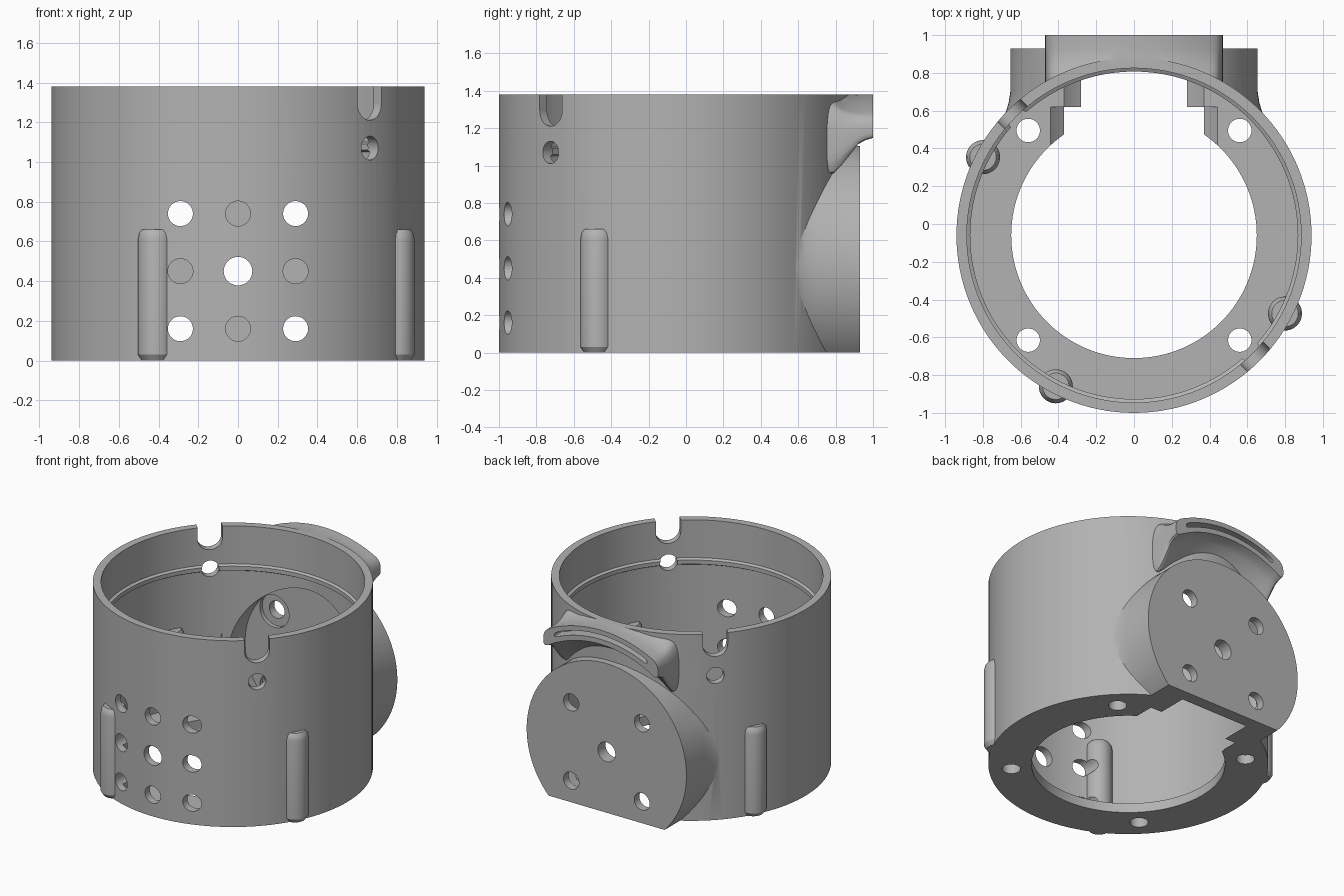
import bpy, bmesh, math
from mathutils import Matrix, Vector

cube = bpy.data.objects.get("Cube")
if cube:
    bpy.data.objects.remove(cube)

CY = -0.06      # y of the housing axis
PZ = 0.45       # height of the mounting face centre
TOP = 1.38
SEG = 128

grey = bpy.data.materials.new("plain grey")
grey.use_nodes = True
grey.diffuse_color = (0.45, 0.45, 0.45, 1)
grey.node_tree.nodes["Principled BSDF"].inputs["Base Color"].default_value = grey.diffuse_color


def finish(name, bm, matrix):
    bmesh.ops.recalc_face_normals(bm, faces=bm.faces)
    bm.transform(matrix)
    mesh = bpy.data.meshes.new(name)
    bm.to_mesh(mesh)
    bm.free()
    mesh.materials.append(grey)
    obj = bpy.data.objects.new(name, mesh)
    bpy.context.collection.objects.link(obj)
    return obj


def loft(name, rings, matrix=Matrix()):
    """Skin a list of equal-length point rings into a closed solid."""
    bm = bmesh.new()
    loops = [[bm.verts.new(p) for p in ring] for ring in rings]
    n = len(loops[0])
    for a, b in zip(loops, loops[1:]):
        for i in range(n):
            j = (i + 1) % n
            bm.faces.new((a[i], a[j], b[j], b[i]))
    bm.faces.new(loops[0])
    bm.faces.new(loops[-1])
    return finish(name, bm, matrix)


def lathe(name, profile, matrix=Matrix(), seg=SEG):
    angles = [2 * math.pi * i / seg for i in range(seg)]
    return loft(name, [[(r * math.cos(a), r * math.sin(a), h) for a in angles]
                       for r, h in profile], matrix)


def box(name, size, matrix):
    bm = bmesh.new()
    bmesh.ops.create_cube(bm, size=1)
    bmesh.ops.scale(bm, vec=size, verts=bm.verts)
    return finish(name, bm, matrix)


def at(x, y, z=0):
    return Matrix.Translation((x, y, z))


def along_y(x, z):
    return at(x, 0, z) @ Matrix.Rotation(-math.pi / 2, 4, 'X')


def combine(target, tool, operation):
    mod = target.modifiers.new("combine", 'BOOLEAN')
    mod.operation = operation
    mod.solver = 'EXACT'
    mod.object = tool
    bpy.context.view_layer.objects.active = target
    bpy.ops.object.modifier_apply(modifier=mod.name)
    bpy.data.objects.remove(tool)


def add(tool):
    combine(housing, tool, 'UNION')


def cut(tool):
    combine(housing, tool, 'DIFFERENCE')


def arc_band(name, sections, half, count=32):
    """Band concentric with the mounting face; sections are (y, inner r, outer r)."""
    ts = [-math.cos(math.pi * i / count) for i in range(count + 1)]
    rings = []
    for y, r0, r1 in sections:
        mid, thick = (r0 + r1) / 2, (r1 - r0) / 2
        ring = []
        for side, order in ((1, ts), (-1, ts[::-1])):
            for t in order:
                x = t * half
                edge = min(1, (half - abs(x)) / 0.04)
                e = 0.25 + 0.75 * math.sqrt(max(0, 1 - (1 - edge) ** 2))
                r = mid + side * thick * e
                ring.append((x, y, PZ + math.sqrt(r * r - x * x)))
        rings.append(ring)
    return loft(name, rings)


# Main cylinder
housing = lathe("housing", [(0.94, 0), (0.94, TOP)], at(0, CY))

# Round mounting boss on the back, flaring into the wall
add(lathe("mounting_boss", [(0.71, 0.45), (0.705, 0.55), (0.68, 0.59), (0.664, 0.64),
                            (0.655, 0.7), (0.655, 0.93)], along_y(0, PZ)))

# Curved lug above the boss
add(arc_band("lug", [(0.72, 0.66, 0.985), (0.79, 0.67, 0.975), (0.83, 0.7, 0.95),
                     (0.88, 0.75, 0.935), (0.92, 0.795, 0.93), (0.96, 0.815, 0.93),
                     (1.0, 0.825, 0.93)], 0.47))
cut(arc_band("lug_slot", [(0.9, 0.862, 0.895), (1.1, 0.862, 0.895)], 0.38))

# Trim flush with the base and the rim
combine(housing, box("trim", (4, 4, TOP), at(0, 0, TOP / 2)), 'INTERSECT')

# Bore with floor ring and an inner ridge
cut(lathe("bore", [(0.65, -0.1), (0.65, 0.07), (0.885, 0.07), (0.885, 1.05), (0.867, 1.06),
                   (0.867, 1.09), (0.885, 1.1), (0.885, TOP + 0.1)], at(0, CY)))

# Three vertical ribs
for dx, dy in ((0.888, -0.46), (-0.46, -0.888), (-0.888, 0.46)):
    add(lathe("rib", [(0.07, 0), (0.09, 0.03), (0.09, 0.61), (0.084, 0.64), (0.07, 0.66)],
              at(dx * 0.9, CY + dy * 0.9), 48))

# Stepped pocket behind the mounting face
cut(lathe("pocket", [(0.583, 0.35), (0.583, 0.62), (0.53, 0.62), (0.53, 0.84)], along_y(0, PZ)))

# Grid of holes in the front, matching mounting holes in the back
for i in (-1, 0, 1):
    for k in (-1, 0, 1):
        place = along_y(i * 0.29, PZ + k * 0.29)
        radius = 0.072 if i == k == 0 else 0.063
        cut(lathe("front_hole", [(radius, -1.2), (radius, -0.6)], place, 32))
        if i and k:
            cut(lathe("back_hole", [(0.12, 0.7), (0.12, 0.87), (0.063, 0.87), (0.063, 1.1)],
                      place, 32))
        elif i == k:
            cut(lathe("back_hole", [(radius, 0.7), (radius, 1.1)], place, 32))

# Floor screw holes
for x in (-0.56, 0.56):
    for y in (-0.555, 0.555):
        cut(lathe("floor_hole", [(0.062, -0.1), (0.062, 0.2)], at(x, CY + y), 32))

# Two rim notches with a round hole under each
turn = Matrix.Rotation(math.pi / 4, 4, 'Z')
for z, radius in ((1.07, 0.06), (1.295, 0.085)):
    cut(lathe("radial_hole", [(radius, -1.2), (radius, 1.2)],
              at(0, CY, z) @ turn @ Matrix.Rotation(-math.pi / 2, 4, 'X'), 32))
cut(box("notch", (0.17, 2.4, 0.2), at(0, CY, 1.395) @ turn))

bpy.ops.object.select_all(action='DESELECT')
housing.select_set(True)
bpy.context.view_layer.objects.active = housing
bpy.ops.object.shade_smooth_by_angle(angle=math.radians(30))
